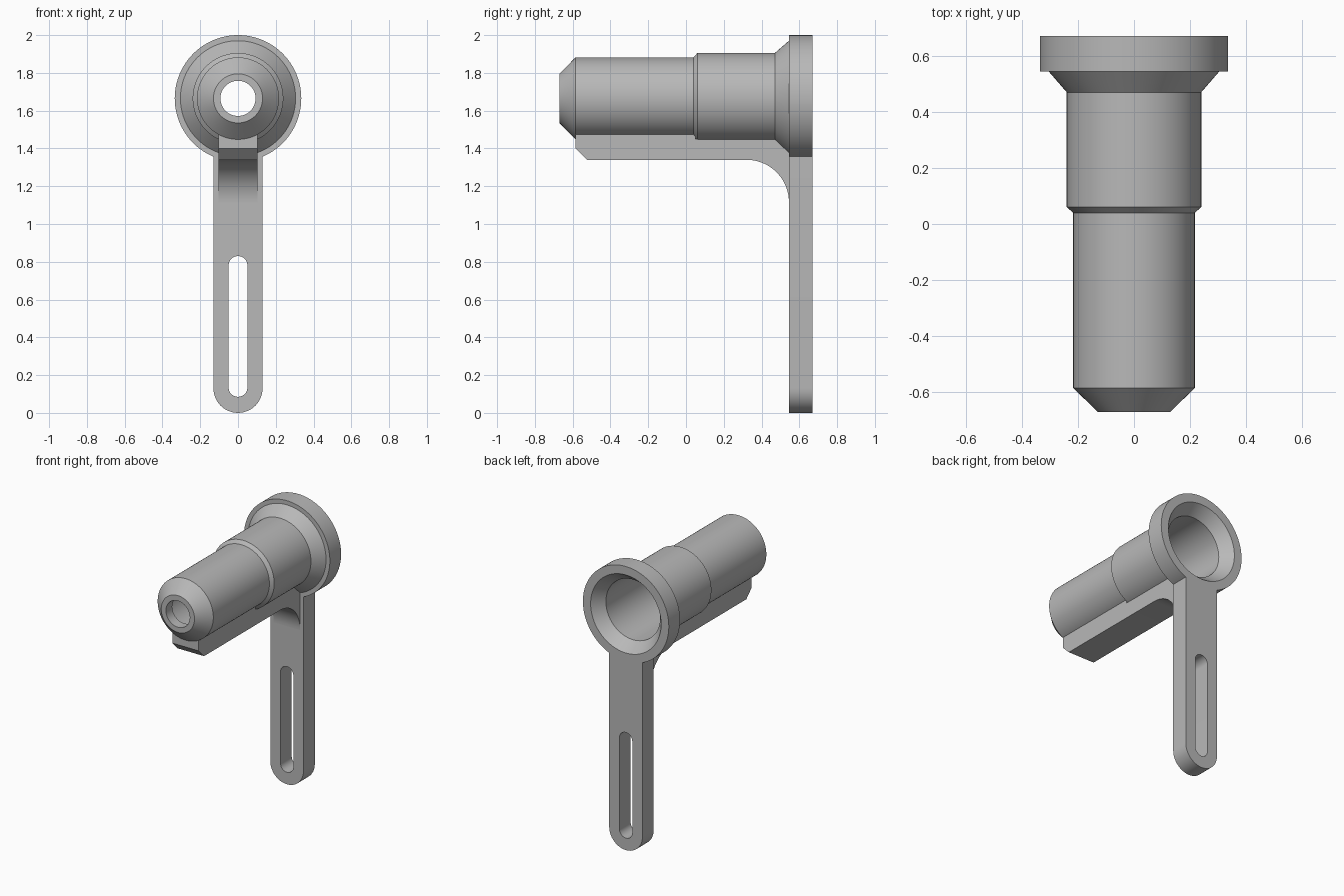
import bpy, bmesh
from math import pi, sin, cos
from mathutils import Matrix, Vector

if "Cube" in bpy.data.objects:
    bpy.data.objects.remove(bpy.data.objects["Cube"])

grey = bpy.data.materials.new("plain_grey")
grey.use_nodes = True
colour = (0.48, 0.48, 0.48, 1)
grey.diffuse_color = colour
grey.node_tree.nodes["Principled BSDF"].inputs["Base Color"].default_value = colour

AXIS_Z = 1.665        # height of the barrel axis
BACK = 0.67           # rear plane
ARM_FRONT = 0.545     # front plane of arm and flange


def finish(obj):
    bm = bmesh.new()
    bm.from_mesh(obj.data)
    bmesh.ops.remove_doubles(bm, verts=bm.verts, dist=0.0001)
    bmesh.ops.recalc_face_normals(bm, faces=bm.faces)
    bm.to_mesh(obj.data)
    bm.free()
    obj.data.materials.clear()
    obj.data.materials.append(grey)
    bpy.ops.object.select_all(action='DESELECT')
    obj.select_set(True)
    bpy.context.view_layer.objects.active = obj
    bpy.ops.object.shade_smooth_by_angle(angle=pi / 7)


def lathe(name, profile, steps=96):
    """Spin a closed (radius, y) outline around the barrel axis."""
    bm = bmesh.new()
    verts = [bm.verts.new((r, y, AXIS_Z)) for r, y in profile]
    edges = [bm.edges.new((v, verts[i - 1])) for i, v in enumerate(verts)]
    bmesh.ops.spin(bm, geom=verts + edges, cent=(0, 0, AXIS_Z), axis=(0, 1, 0),
                   angle=2 * pi, steps=steps, use_merge=True)
    mesh = bpy.data.meshes.new(name)
    bm.to_mesh(mesh)
    bm.free()
    obj = bpy.data.objects.new(name, mesh)
    bpy.context.collection.objects.link(obj)
    finish(obj)


def plate(name, outlines, thickness, matrix):
    """Extrude flat outlines; an inner outline becomes a hole."""
    curve = bpy.data.curves.new(name, 'CURVE')
    curve.dimensions = '2D'
    curve.fill_mode = 'BOTH'
    curve.extrude = thickness / 2
    for points in outlines:
        spline = curve.splines.new('POLY')
        spline.points.add(len(points) - 1)
        for p, (u, v) in zip(spline.points, points):
            p.co = (u, v, 0, 1)
        spline.use_cyclic_u = True
    obj = bpy.data.objects.new(name, curve)
    bpy.context.collection.objects.link(obj)
    bpy.ops.object.select_all(action='DESELECT')
    obj.select_set(True)
    bpy.context.view_layer.objects.active = obj
    bpy.ops.object.convert(target='MESH')
    obj = bpy.context.view_layer.objects.active
    obj.data.transform(matrix)
    finish(obj)


def arc(u, v, r, start, end, n=24):
    return [(u + r * cos(start + (end - start) * i / n),
             v + r * sin(start + (end - start) * i / n)) for i in range(n + 1)]


# Hollow stepped barrel with flared flange: outside front to back, then the bore
lathe("barrel", [
    (0.093, -BACK), (0.13, -BACK), (0.217, -0.585), (0.217, 0.04),
    (0.24, 0.06), (0.24, 0.47), (0.305, ARM_FRONT), (0.335, ARM_FRONT),
    (0.335, BACK), (0.275, BACK), (0.212, 0.59), (0.212, 0.08),
    (0.187, 0.055), (0.187, -0.55), (0.093, -0.6)])

# Slotted arm hanging from the flange
ARM_R, SLOT_R = 0.13, 0.05
arm_outline = arc(0, ARM_R, ARM_R, pi, 2 * pi) + [(ARM_R, 1.37), (-ARM_R, 1.37)]
slot = arc(0, 0.135, SLOT_R, pi, 2 * pi) + arc(0, 0.78, SLOT_R, 0, pi)
stand_up = Matrix.Translation((0, (ARM_FRONT + BACK) / 2, 0)) @ Matrix.Rotation(pi / 2, 4, 'X')
plate("slotted_arm", [arm_outline, slot], BACK - ARM_FRONT, stand_up)

# Rail under the barrel, chamfered in front and filleted into the arm
FILLET = 0.225
rail = [(-0.585, 1.475), (-0.585, 1.4), (-0.525, 1.34)]
rail += arc(ARM_FRONT - FILLET, 1.34 - FILLET, FILLET, pi / 2, 0)
rail += [(ARM_FRONT, 1.385), (0.47, 1.45), (0.05, 1.45), (0.05, 1.475)]
sideways = Matrix(((0, 0, 1, 0), (1, 0, 0, 0), (0, 1, 0, 0), (0, 0, 0, 1)))
plate("support_rail", [rail], 0.206, sideways)
